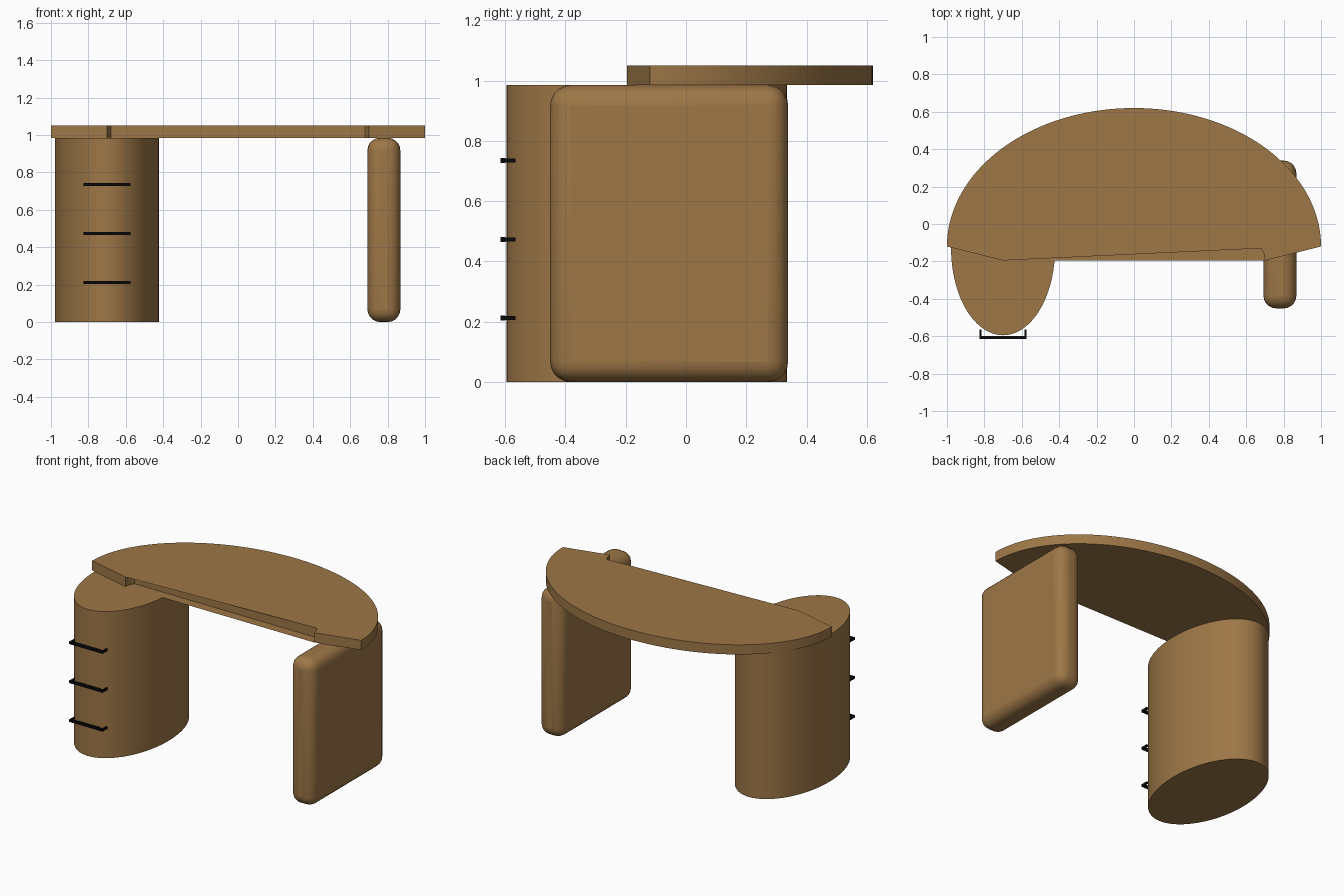
import bpy
import bmesh
from math import cos, sin, pi, radians

cube = bpy.data.objects.get("Cube")
if cube:
    bpy.data.objects.remove(cube, do_unlink=True)


def material(name, rgb):
    mat = bpy.data.materials.new(name)
    mat.use_nodes = True
    mat.diffuse_color = (*rgb, 1)
    mat.node_tree.nodes["Principled BSDF"].inputs["Base Color"].default_value = (*rgb, 1)
    return mat


wood = material("warm_wood", (0.34, 0.185, 0.063))
black = material("black_metal", (0.003, 0.003, 0.003))


def finish(obj, mat, angle=35):
    obj.data.materials.append(mat)
    bpy.ops.object.select_all(action="DESELECT")
    obj.select_set(True)
    bpy.context.view_layer.objects.active = obj
    bpy.ops.object.shade_smooth_by_angle(angle=radians(angle))


def mesh_object(name, bm):
    mesh = bpy.data.meshes.new(name)
    bm.to_mesh(mesh)
    bm.free()
    obj = bpy.data.objects.new(name, mesh)
    bpy.context.collection.objects.link(obj)
    return obj


# Desktop: half-ellipse slab with a shallow recess along the front edge
LOW, HIGH, STEPS = 0.985, 1.05, 72
arc = [(cos(pi * i / STEPS), -0.12 + 0.74 * sin(pi * i / STEPS)) for i in range(STEPS + 1)]
notch = [(0.70, -0.195), (0.695, -0.16), (0.68, -0.13)]
outline = arc + [(-x, y) for x, y in notch] + notch[::-1]
bm = bmesh.new()
lower = [bm.verts.new((x, y, LOW)) for x, y in outline]
upper = [bm.verts.new((x, y, HIGH)) for x, y in outline]
count = len(outline)
for i in range(count):
    j = (i + 1) % count
    bm.faces.new((lower[i], lower[j], upper[j], upper[i]))
# Top sheet runs diagonally across the recess, bottom sheet covers it fully
left_tip = len(arc)
bm.faces.new(upper[:left_tip + 1] + upper[-3:])
bm.faces.new((lower[:left_tip + 1] + lower[-1:])[::-1])
finish(mesh_object("desktop", bm), wood)

# Oval drawer pillar
bpy.ops.mesh.primitive_cylinder_add(vertices=72, radius=1, depth=LOW, location=(-0.70, -0.13, LOW / 2))
pillar = bpy.context.object
pillar.name = "drawer_pillar"
pillar.scale = (0.278, 0.465, 1)
bpy.ops.object.transform_apply(location=False, rotation=False, scale=True)
finish(pillar, wood)

# Rounded panel leg
bpy.ops.mesh.primitive_cube_add(size=1, location=(0.78, -0.056, LOW / 2))
panel = bpy.context.object
panel.name = "panel_leg"
panel.scale = (0.176, 0.79, LOW)
bpy.ops.object.transform_apply(location=False, rotation=False, scale=True)
bevel = panel.modifiers.new("rounding", "BEVEL")
bevel.width = 0.068
bevel.segments = 5
finish(panel, wood)

# Drawer handles: a crossbar with two short prongs
for n, z in enumerate((0.212, 0.473, 0.735)):
    bm = bmesh.new()
    parts = [((-0.70, -0.608, z), (0.25, 0.016, 0.016))]
    parts += [((-0.70 + s * 0.12, -0.59, z), (0.01, 0.05, 0.014)) for s in (-1, 1)]
    for centre, size in parts:
        verts = bmesh.ops.create_cube(bm, size=1)["verts"]
        bmesh.ops.scale(bm, vec=size, verts=verts)
        bmesh.ops.translate(bm, vec=centre, verts=verts)
    finish(mesh_object(f"drawer_handle_{n + 1}", bm), black)
